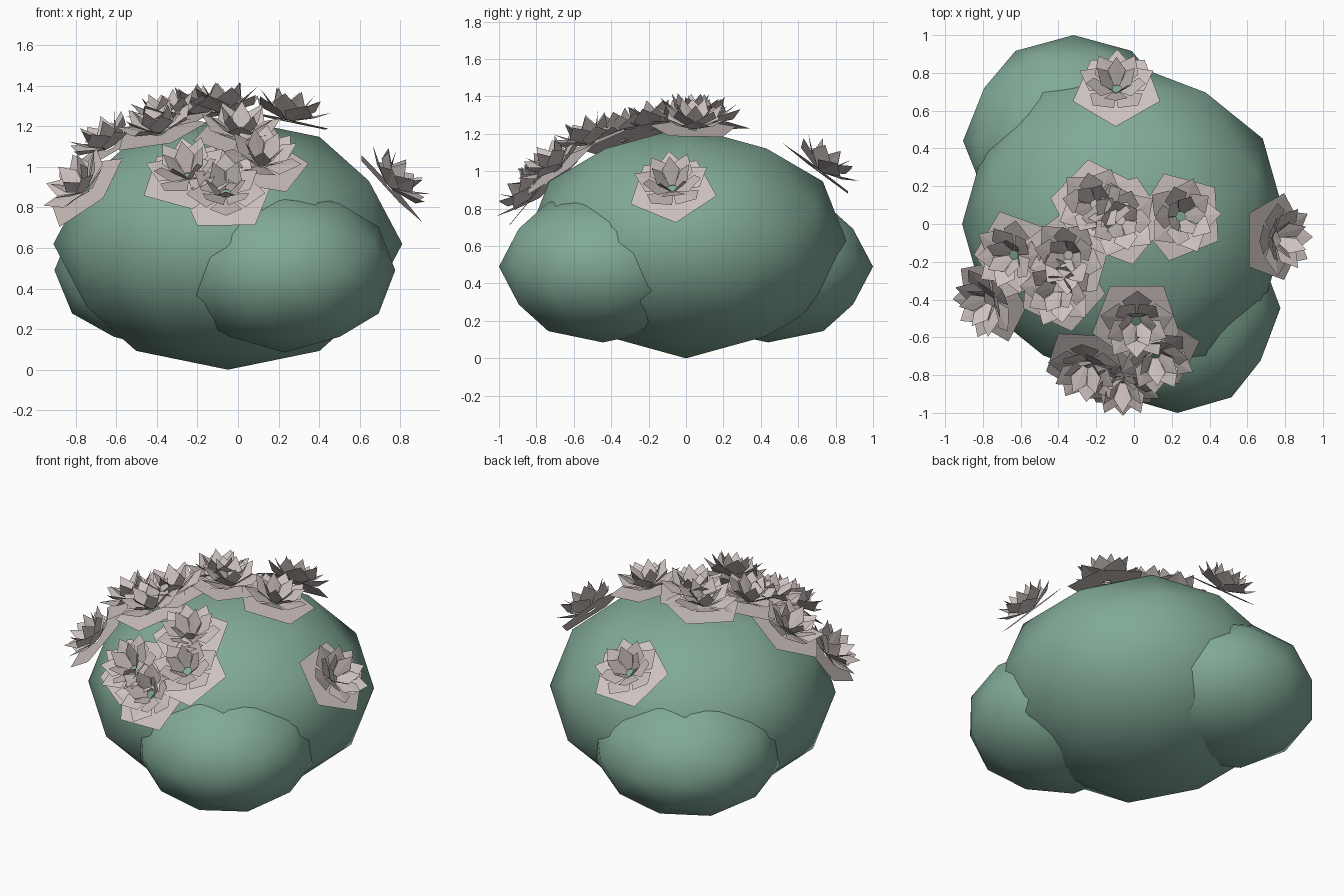
import bpy, bmesh, math
from mathutils import Vector, Matrix

if "Cube" in bpy.data.objects:
    bpy.data.objects.remove(bpy.data.objects["Cube"])


def material(name, rgb):
    m = bpy.data.materials.new(name)
    m.diffuse_color = (*rgb, 1)
    m.use_nodes = True
    m.node_tree.nodes["Principled BSDF"].inputs["Base Color"].default_value = m.diffuse_color
    return m


LEAF = material("leaf green", (0.22, 0.40, 0.31))
PETAL = material("pale petal", (0.61, 0.54, 0.52))


def finish(bm, name, mat, smooth):
    me = bpy.data.meshes.new(name)
    bm.to_mesh(me)
    bm.free()
    me.materials.append(mat)
    for p in me.polygons:
        p.use_smooth = smooth
    ob = bpy.data.objects.new(name, me)
    bpy.context.collection.objects.link(ob)
    return ob


def blob(name, centre, radii, turned=False):
    """Once-subdivided icosahedron with its two-fold axes on x, y, z."""
    t = (1 + math.sqrt(5)) / 2
    pts = []
    for a in (-1, 1):
        for b in (-t, t):
            pts += [Vector((a, 0, b)), Vector((0, b, a)), Vector((b, a, 0))]
    mids = [p + q for i, p in enumerate(pts) for q in pts[:i] if (p - q).length < 2.1]
    bm = bmesh.new()
    for p in pts + mids:
        n = p.normalized()
        if turned:  # quarter turn about z
            n = Vector((-n.y, n.x, n.z))
        bm.verts.new([centre[k] + radii[k] * n[k] for k in range(3)])
    bmesh.ops.convex_hull(bm, input=bm.verts[:])
    bmesh.ops.recalc_face_normals(bm, faces=bm.faces[:])
    return finish(bm, name, LEAF, True)


# Bush: one large mound and two side lobes
C, R = (-0.05, 0, 0.62), (0.86, 0.86, 0.62)
blob("bush_main", C, R)
blob("bush_front_lobe", (0.23, -0.445, 0.49), (0.545, 0.555, 0.405), True)
blob("bush_back_lobe", (-0.32, 0.44, 0.49), (0.585, 0.56, 0.405), True)

# Petal rings: phase, (tip radius, z), (shoulder radius, z, half angle), (base radius, z)
RINGS = [
    (0, (0.243, 0.0), (0.197, 0.0, 36), (0.03, 0.0)),
    (36, (0.205, 0.085), (0.150, 0.04, 32), (0.03, 0.005)),
    (0, (0.165, 0.125), (0.125, 0.07, 31), (0.028, 0.01)),
    (36, (0.105, 0.15), (0.085, 0.08, 34), (0.025, 0.01)),
]


def flower(name, x, y, heading):
    """Flower on the mound at x, y; one outer corner points along heading (degrees)."""
    u, v = (x - C[0]) / R[0], (y - C[1]) / R[1]
    w = math.sqrt(max(0.02, 1 - u * u - v * v))
    pos = Vector((x, y, C[2] + R[2] * w))
    n = Vector((u / R[0], v / R[1], w / R[2] + 0.3)).normalized()
    h = math.radians(heading)
    ax = Vector((math.cos(h), math.sin(h), 0))
    ax = (ax - n * ax.dot(n)).normalized()
    ay = n.cross(ax)
    mat = Matrix((ax, ay, n)).transposed().to_4x4()
    mat.translation = pos + n * 0.025
    bm = bmesh.new()

    def pt(r, deg, z):
        a = math.radians(deg)
        return bm.verts.new((r * math.cos(a), r * math.sin(a), z))

    for phase, tip, sh, base in RINGS:
        for i in range(5):
            a = phase + 72 * i
            t = pt(tip[0], a, tip[1])
            b = pt(base[0], a, base[1])
            for s in (-1, 1):
                side = pt(sh[0], a + s * sh[2], sh[1])
                root = pt(base[0], a + s * 36, base[1])
                f = (b, t, side, root)
                bm.faces.new(f if s > 0 else f[::-1])
    bmesh.ops.transform(bm, matrix=mat, verts=bm.verts[:])
    finish(bm, name, PETAL, False)


# Flowers scattered over the top and front of the mound
SPOTS = [
    (-0.09, 0.695, -90), (0.725, -0.07, 0), (0.24, 0.04, -105),
    (-0.20, 0.10, 100), (-0.07, 0.02, -75), (-0.34, -0.16, 20),
    (-0.38, -0.33, -80), (-0.62, -0.16, 110), (-0.735, -0.39, 60),
    (0.01, -0.50, -90), (0.11, -0.67, -60), (-0.24, -0.72, 60),
    (-0.06, -0.80, 90),
]
for i, s in enumerate(SPOTS):
    flower(f"flower_{i + 1}", *s)
